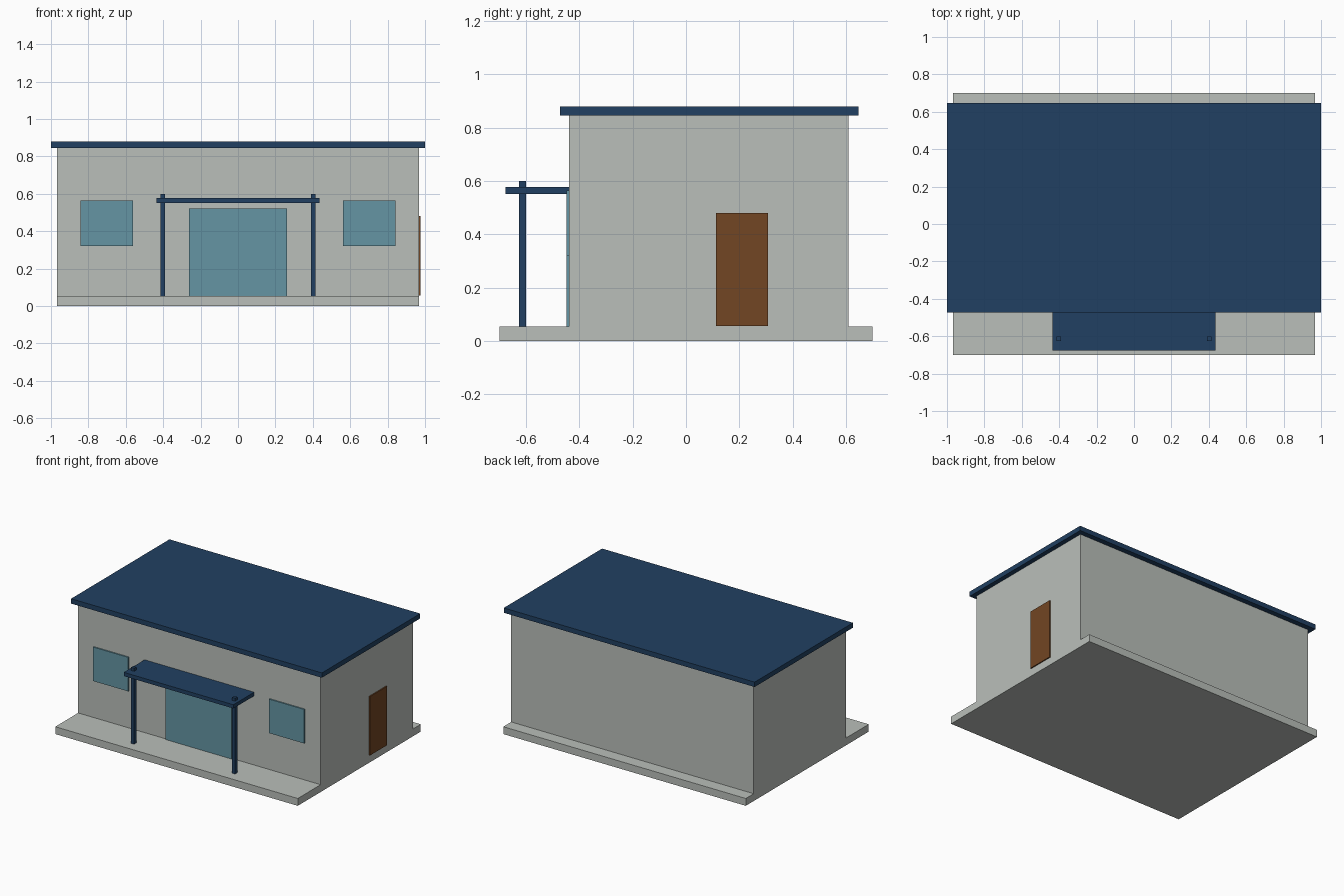
import bpy
import bmesh

if "Cube" in bpy.data.objects:
    bpy.data.objects.remove(bpy.data.objects["Cube"])


def material(name, rgb):
    m = bpy.data.materials.new(name)
    m.diffuse_color = (*rgb, 1.0)
    m.use_nodes = True
    m.node_tree.nodes["Principled BSDF"].inputs["Base Color"].default_value = m.diffuse_color
    return m


WALL = material("pale_grey", (0.49, 0.52, 0.49))
BLUE = material("navy_blue", (0.015, 0.051, 0.122))
GLASS = material("teal_glass", (0.13, 0.30, 0.37))
WOOD = material("brown_wood", (0.17, 0.061, 0.017))


def box(name, x, y, z, mat):
    """Box spanning the (min, max) ranges on each axis."""
    bm = bmesh.new()
    bmesh.ops.create_cube(bm, size=1.0)
    for v in bm.verts:
        v.co = [r[0] if c < 0 else r[1] for c, r in zip(v.co, (x, y, z))]
    mesh = bpy.data.meshes.new(name)
    bm.to_mesh(mesh)
    bm.free()
    mesh.materials.append(mat)
    obj = bpy.data.objects.new(name, mesh)
    bpy.context.collection.objects.link(obj)
    return obj


FLOOR = 0.053
EAVE = 0.845
FRONT = -0.44

# Main building
box("base_slab", (-0.967, 0.967), (-0.70, 0.70), (0, FLOOR), WALL)
box("walls", (-0.967, 0.967), (FRONT, 0.61), (FLOOR, EAVE), WALL)
box("roof", (-1, 1), (-0.473, 0.647), (EAVE, 0.88), BLUE)

# Glazing on the front, door on the right side
pane = (FRONT - 0.009, FRONT)
box("entrance_glass", (-0.262, 0.262), pane, (FLOOR, 0.522), GLASS)
box("side_door", (0.967, 0.975), (0.113, 0.307), (0.055, 0.48), WOOD)

# Porch canopy, with a post and a window on each side
box("porch_canopy", (-0.437, 0.437), (-0.677, FRONT), (0.551, 0.578), BLUE)
for side, s in (("left", -1), ("right", 1)):
    box(f"{side}_window", sorted((s * 0.562, s * 0.842)), pane, (0.32, 0.565), GLASS)
    box(f"{side}_porch_post", sorted((s * 0.39, s * 0.415)),
        (-0.626, -0.601), (FLOOR, 0.60), BLUE)
